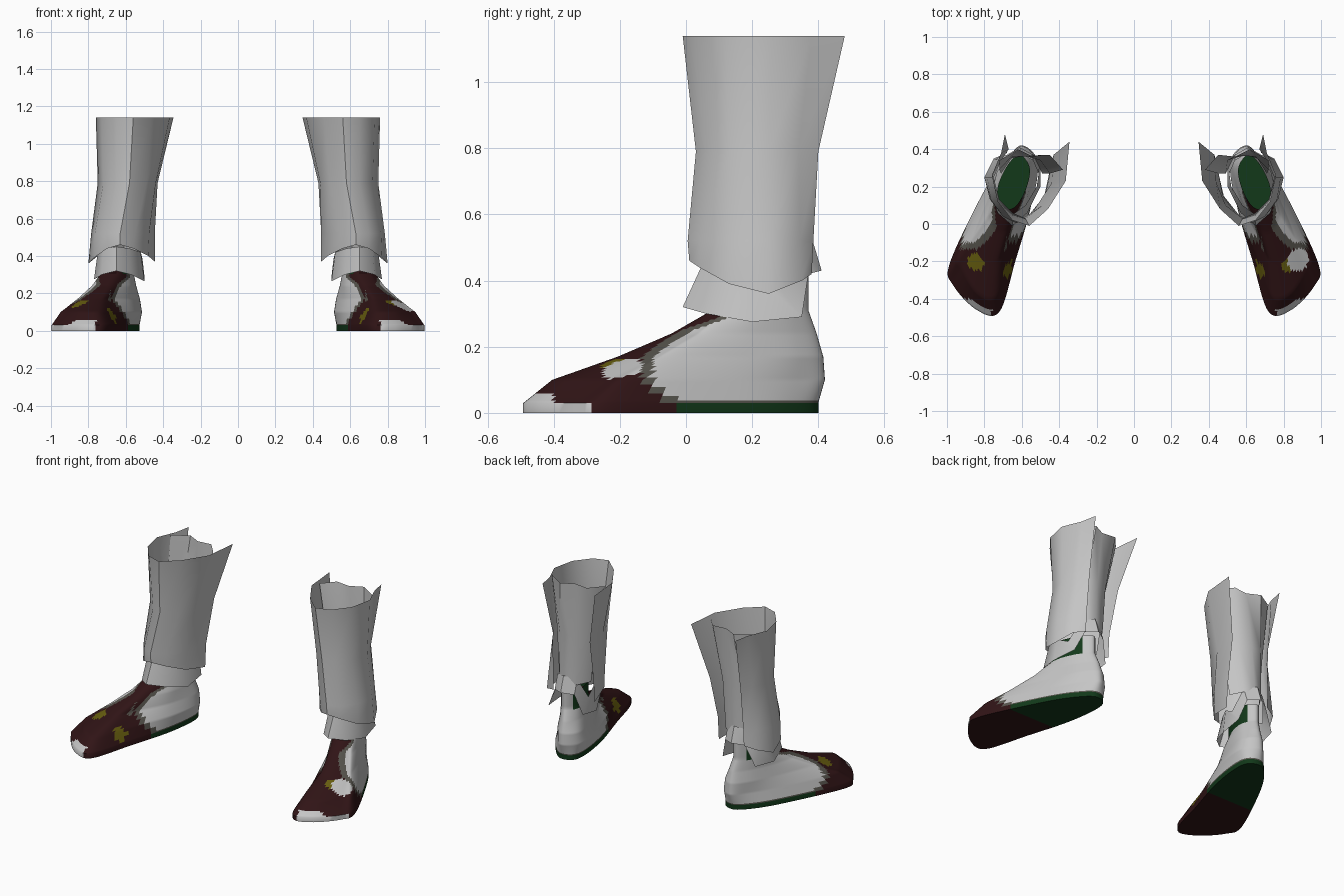
import bpy, bmesh, math
from mathutils import Vector

if "Cube" in bpy.data.objects:
    bpy.data.objects.remove(bpy.data.objects["Cube"])


def material(name, rgb):
    m = bpy.data.materials.new(name)
    m.diffuse_color = (*rgb, 1)
    m.use_nodes = True
    m.node_tree.nodes["Principled BSDF"].inputs["Base Color"].default_value = m.diffuse_color
    return m


MATS = [material("light grey", (0.56, 0.56, 0.56)),
        material("dark grey", (0.095, 0.09, 0.075)),
        material("dark brown", (0.03, 0.007, 0.008)),
        material("dark green", (0.006, 0.04, 0.01)),
        material("olive", (0.14, 0.115, 0.005))]
GREY, EDGE, BROWN, GREEN, OLIVE = range(5)


def loft(name, rows, closed, side, cap=False, rule=None, angle=50):
    """Skin rows of points; side = -1 mirrors the part to the other leg."""
    bm = bmesh.new()
    vs = [[bm.verts.new((p[0] * side, p[1], p[2])) for p in r] for r in rows]
    n = len(rows[0])
    for a, b in zip(vs, vs[1:]):
        for i in range(n if closed else n - 1):
            j = (i + 1) % n
            quad = (a[i], a[j], b[j], b[i])
            bm.faces.new(quad if side < 0 else quad[::-1])
    if cap:
        f = bm.faces.new(vs[0] if side > 0 else vs[0][::-1])
        # split the underside where the heel colour starts
        bmesh.ops.bisect_plane(bm, geom=[f, *f.edges, *f.verts],
                               plane_co=(0, -0.03, 0), plane_no=(0, 1, 0))
        bmesh.ops.recalc_face_normals(bm, faces=bm.faces)
    bm.normal_update()
    for f in bm.faces:
        f.smooth = True
        if rule:
            c = f.calc_center_median()
            f.material_index = rule(Vector((c.x * side, c.y, c.z)), f.normal, side)
    me = bpy.data.meshes.new(name)
    bm.to_mesh(me)
    bm.free()
    for m in MATS:
        me.materials.append(m)
    me.set_sharp_from_angle(angle=math.radians(angle))
    ob = bpy.data.objects.new(name, me)
    bpy.context.collection.objects.link(ob)
    return ob


def smooth_ring(pts, z, sub=8):
    """Closed Catmull-Rom outline at height z."""
    p = [Vector((x, y, z)) for x, y in pts]
    n, out = len(p), []
    for i in range(n):
        a, b, c, d = p[i - 1], p[i], p[(i + 1) % n], p[(i + 2) % n]
        for k in range(sub):
            t = k / sub
            out.append(0.5 * (2 * b + (c - a) * t + (2 * a - 5 * b + 4 * c - d) * t * t
                              + (3 * b - a - 3 * c + d) * t ** 3))
    return out


def interp(table, v):
    for (a, fa), (b, fb) in zip(table, table[1:]):
        if v <= b:
            return fa + (fb - fa) * max(0, (v - a) / (b - a))
    return table[-1][1]


# foot outlines: heel, outer side, toe, inner side
SOLE = [(.61, .40), (.70, .33), (.81, .16), (.985, -.21), (.965, -.33),
        (.84, -.46), (.72, -.47), (.635, -.2), (.55, .1), (.53, .34)]
LOW = [(.60, .42), (.68, .34), (.79, .16), (.94, -.16), (.92, -.24),
       (.84, -.37), (.74, -.39), (.66, -.18), (.55, .1), (.515, .33)]
INSTEP = [(.60, .415), (.68, .34), (.76, .18), (.85, -.04), (.85, -.1),
          (.80, -.18), (.73, -.20), (.67, -.08), (.57, .12), (.525, .33)]
UPPER = [(.60, .395), (.67, .33), (.735, .2), (.78, .06), (.77, .02),
         (.74, -.03), (.69, -.04), (.64, .02), (.57, .15), (.545, .31)]
ANKLE = [(.61, .37), (.67, .32), (.72, .22), (.73, .14), (.72, .11),
         (.70, .085), (.66, .08), (.62, .11), (.575, .2), (.56, .30)]
LEVELS = [(SOLE, 0, 1), (SOLE, .03, 10), (LOW, .10, 10), (INSTEP, .17, 10),
          (UPPER, .24, 10), (ANKLE, .31, 6), (ANKLE, .42, 0)]
# front limit of the pale side panel by height
PANEL = [(.03, -.03), (.1, -.10), (.17, -.10), (.22, -.03), (.25, .02), (.29, .14)]


def foot_colour(c, normal, side):
    if c.z < .001:
        return GREEN if c.y > -.03 else BROWN
    if c.z < .03:
        if c.y < -.29 and c.x > .76:
            return GREY
        return GREEN if c.y > -.03 else BROWN
    # collar
    if c.z > .30:
        if c.y > .33 and .57 < c.x < .66:
            return GREY
        return BROWN if c.y < .11 and c.z < .33 else GREEN
    # painted patches
    if (c - Vector((.655, -.25, .09))).length < .05:
        return OLIVE
    d = (c - Vector((.87, -.19, .12))).length
    if side > 0:
        if d < .065:
            return GREY
        if (c - Vector((.82, -.22, .14))).length < .035:
            return OLIVE
    elif (c - Vector((.84, -.20, .13))).length < .05:
        return OLIVE
    if c.z < .06 and c.y < -.40 and .76 < c.x < .92:
        return GREY
    # side panel and its border
    limit = interp(PANEL, c.z) + (.04 if c.x < .68 else 0)
    if c.y > limit:
        return EDGE if c.z < .04 else GREY
    return EDGE if c.y > limit - .035 else BROWN


def foot_rows():
    rows = []
    for (p0, z0, n), (p1, z1, _) in zip(LEVELS, LEVELS[1:]):
        a, b = smooth_ring(p0, z0), smooth_ring(p1, z1)
        rows += [[u.lerp(v, k / n) for u, v in zip(a, b)] for k in range(n)]
    return rows + [b]


def at(z, pts):
    return [(x, y, z) for x, y in pts]


# trouser shell, open at the back, from hem to top
SHELL = [
    [(.68, .38, .42), (.75, .35, .40), (.80, .25, .36), (.77, .13, .39), (.70, .04, .44),
     (.63, .01, .46), (.56, .05, .44), (.48, .15, .40), (.445, .30, .37)],
    at(.52, [(.68, .385), (.74, .345), (.785, .25), (.765, .13), (.70, .04),
             (.63, .005), (.55, .05), (.475, .15), (.445, .31)]),
    at(.79, [(.67, .40), (.71, .34), (.75, .25), (.72, .13), (.65, .06),
             (.58, .03), (.49, .10), (.44, .22), (.43, .37)]),
    at(1.14, [(.69, .48), (.71, .38), (.76, .26), (.73, .12), (.65, .02),
              (.56, -.01), (.46, .08), (.365, .23), (.345, .44)])]
# narrow panel closing the back
BACK = [at(.48, [(.71, .27), (.66, .35), (.60, .37), (.53, .35), (.49, .27)]),
        at(.79, [(.72, .29), (.65, .36), (.58, .365), (.50, .34), (.45, .27)]),
        at(1.135, [(.72, .34), (.62, .40), (.54, .36), (.45, .37), (.38, .29)])]
# flared strap round the ankle, raised at the back
STRAP = [
    [(.65, -.01, .32), (.73, .06, .30), (.77, .2, .275), (.74, .35, .29), (.68, .37, .42),
     (.61, .41, .43), (.54, .37, .42), (.50, .34, .29), (.50, .2, .265), (.57, .06, .30)],
    [(.65, .05, .45), (.72, .1, .44), (.75, .2, .42), (.73, .28, .38), (.68, .34, .51),
     (.61, .38, .53), (.54, .34, .51), (.51, .27, .38), (.52, .2, .42), (.58, .1, .44)]]

for side, tag in ((1, "right"), (-1, "left")):
    loft(f"{tag}_shoe", foot_rows(), True, side, cap=True, rule=foot_colour)
    loft(f"{tag}_trouser_shell", SHELL, False, side)
    loft(f"{tag}_trouser_back", BACK, False, side)
    loft(f"{tag}_ankle_strap", STRAP, True, side, angle=40)
